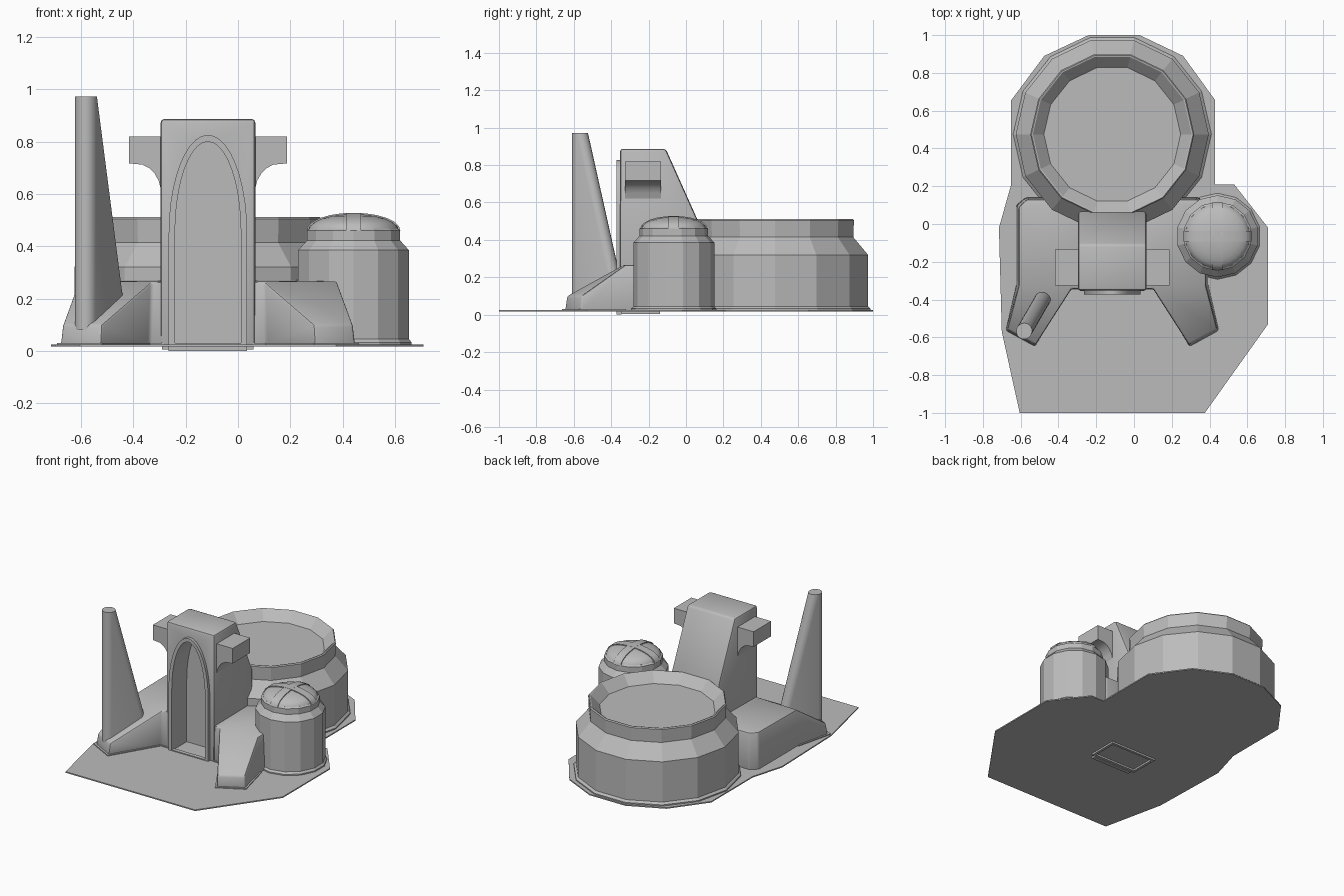
import bpy, bmesh, math
from mathutils import Vector

if "Cube" in bpy.data.objects:
    bpy.data.objects.remove(bpy.data.objects["Cube"])

CX = -0.115            # symmetry line of gate, wings and court
mat = bpy.data.materials.new("plain grey")
mat.diffuse_color = (0.5, 0.5, 0.5, 1)
mat.use_nodes = True
mat.node_tree.nodes["Principled BSDF"].inputs["Base Color"].default_value = mat.diffuse_color


def make(name, bm):
    bmesh.ops.recalc_face_normals(bm, faces=bm.faces)
    me = bpy.data.meshes.new(name)
    bm.to_mesh(me)
    bm.free()
    ob = bpy.data.objects.new(name, me)
    bpy.context.collection.objects.link(ob)
    me.materials.append(mat)
    return ob


def loft(name, loops):
    """Closed solid through loops with equal vertex counts."""
    bm = bmesh.new()
    rows = [[bm.verts.new(p) for p in lp] for lp in loops]
    n = len(rows[0])
    for a, b in zip(rows, rows[1:]):
        for i in range(n):
            j = (i + 1) % n
            bm.faces.new((a[i], a[j], b[j], b[i]))
    bm.faces.new(rows[0])
    bm.faces.new(rows[-1])
    return make(name, bm)


def lathe(name, prof, cx, cy, n=14, start=0.0):
    return loft(name, [[(cx + r * math.cos(start + 2 * math.pi * i / n),
                         cy + r * math.sin(start + 2 * math.pi * i / n), z)
                        for i in range(n)] for r, z in prof])


def along_y(name, pts, y0, y1):
    return loft(name, [[(x, y, z) for x, z in pts] for y in (y0, y1)])


def box(name, x0, x1, y0, y1, z0, z1):
    return loft(name, [[(x0, y0, z), (x1, y0, z), (x1, y1, z), (x0, y1, z)] for z in (z0, z1)])


def activate(ob):
    bpy.ops.object.select_all(action='DESELECT')
    ob.select_set(True)
    bpy.context.view_layer.objects.active = ob


def bevel(ob, w, seg=2):
    m = ob.modifiers.new("bevel", 'BEVEL')
    m.width, m.segments, m.limit_method = w, seg, 'ANGLE'
    m.angle_limit = math.radians(30)
    activate(ob)
    bpy.ops.object.modifier_apply(modifier=m.name)


def smooth(ob, deg=35):
    activate(ob)
    bpy.ops.object.shade_smooth_by_angle(angle=math.radians(deg))


# ground plate
outline = [(-.24, 1), (.03, 1), (.26, .89), (.43, .655), (.43, .21), (.53, .21), (.71, -.02),
           (.71, -.53), (.375, -1), (-.605, -1), (-.70, -.57), (-.715, -.02), (-.65, .21),
           (-.65, .655), (-.475, .89)]
loft("ground_plate", [[(x, y, z) for x, y in outline] for z in (.016, .024)])

# round walled court
lathe("round_court", [(.525, .02), (.525, .032), (.511, .045), (.511, .32), (.43, .415),
                      (.434, .505), (.428, .512), (.42, .51), (.362, .45)], CX, .475)

# domed side tower
TX, TY = .442, -.065
lathe("side_tower", [(.228, .02), (.228, .032), (.217, .045), (.217, .385), (.183, .422),
                     (.183, .46), (.172, .468)], TX, TY, 14, -math.pi / 2)
arc = [math.radians(a) for a in range(0, 90, 15)]
dome = lathe("dome", [(.172 * math.cos(a), .463 + .06 * math.sin(a)) for a in arc] + [(.012, .523)],
             TX, TY, 28)
smooth(dome)
# crossed straps over the dome
for k in range(2):
    loops = []
    for i in range(13):
        a = math.pi * i / 12
        loop = []
        for side, g in ((-1, 0), (1, 0), (1, .007), (-1, .007)):
            p = ((.172 + g) * math.cos(a), side * .028)
            z = .461 + (.06 + g) * math.sin(a)
            if k:
                p = (-p[1], p[0])
            loop.append((TX + p[0], TY + p[1], z))
        loops.append(loop)
    smooth(loft("dome_strap_%d" % k, loops))

# gate tower with sloping back
side = [(-.355, .018), (-.352, .887), (-.108, .887), (.065, .5), (.065, .018)]
gate = loft("gate_tower", [[(x, y, z) for y, z in side] for x in (CX - .181, CX + .181)])
bevel(gate, .014)


def arch(w, top, base, spring=.45, n=20):
    pts = [(CX - w, base)]
    for i in range(n + 1):
        a = math.pi * i / n
        pts.append((CX - w * math.cos(a), spring + (top - spring) * math.sin(a)))
    return pts + [(CX + w, base)]


# doorway recess
cutter = along_y("doorway_cutter", arch(.126, .80, -.1), -.5, -.21)
cutter.hide_render = True
m = gate.modifiers.new("doorway", 'BOOLEAN')
m.object, m.operation, m.solver = cutter, 'DIFFERENCE', 'EXACT'
activate(gate)
bpy.ops.object.modifier_apply(modifier=m.name)
bpy.data.objects.remove(cutter)
smooth(gate)

# raised arch frame: an open band between two arches
bm = bmesh.new()
rows = []
for o, i in zip(arch(.150, .826, .018), arch(.126, .80, .018)):
    rows.append([bm.verts.new(p) for p in ((o[0], -.345, o[1]), (o[0], -.372, o[1]),
                                           (i[0], -.372, i[1]), (i[0], -.345, i[1]))])
for a, b in zip(rows, rows[1:]):
    for i in range(4):
        j = (i + 1) % 4
        bm.faces.new((a[i], a[j], b[j], b[i]))
bm.faces.new(rows[0])
bm.faces.new(rows[-1])
smooth(make("door_frame", bm))

# footing rim under the gate
for nm, b in (("left", (-.29, -.272, -.345, -.14)), ("right", (.042, .06, -.345, -.14)),
              ("front", (-.272, .042, -.345, -.327)), ("back", (-.272, .042, -.158, -.14))):
    box("footing_" + nm, *b, .004, .02)
box("door_step", CX - .15, CX + .15, -.372, -.345, 0, .03)

# wing plans: distance from the symmetry line, y
foot = [(.17, -.348), (.225, -.348), (.41, -.65), (.565, -.565), (.508, -.32), (.508, .10),
        (.46, .14), (.17, .14)]
crown = [(.17, -.343, .265), (.215, -.343, .265), (.405, -.638, .10), (.555, -.557, .10),
         (.495, -.325, .265), (.495, .09, .27), (.452, .13, .27), (.17, .13, .27)]
for nm, s in (("left", -1), ("right", 1)):
    # splayed wing wall with ramped tip
    bm = bmesh.new()
    lo = [bm.verts.new((CX + s * u, y, .018)) for u, y in foot]
    hi = [bm.verts.new((CX + s * u, y, z)) for u, y, z in crown]
    n = len(lo)
    for i in range(n):
        j = (i + 1) % n
        bm.faces.new((lo[i], lo[j], hi[j], hi[i]))
    bm.faces.new(lo)
    bm.faces.new((hi[1], hi[2], hi[3], hi[4]))
    bm.faces.new((hi[0], hi[1], hi[4], hi[5], hi[6], hi[7]))
    wing = make(nm + "_wing", bm)
    bevel(wing, .01)
    smooth(wing)
    # low skirting around the wing tip
    skirt = [(.17, -.355), (.221, -.355), (.406, -.664), (.578, -.572), (.516, -.32), (.17, -.32)]
    loft(nm + "_wing_skirt", [[(CX + s * u, y, z) for u, y in skirt] for z in (.02, .03)])
    # bracket with curved underside
    prof = [(.17, .60), (.181, .62), (.188, .65), (.205, .68), (.225, .699), (.25, .712),
            (.302, .717), (.302, .82), (.17, .82)]
    smooth(along_y(nm + "_bracket", [(CX + s * u, z) for u, z in prof], -.325, -.135))

# tapering fin on the left wing: circle on top, stretched backwards below
d = Vector((.5, .866))
q = Vector((.866, -.5))
c = Vector((-.582, -.568))
loops = []
for z, stretch in ((.08, .23), (.972, 0.0)):
    lp = []
    for i in range(10):
        a = math.pi * i / 9
        p = c - d * (.042 * math.sin(a)) - q * (.042 * math.cos(a))
        lp.append((p.x, p.y, z))
    for i in range(10):
        a = math.pi * i / 9
        p = c + d * (stretch + .002 + .042 * math.sin(a)) + q * (.042 * math.cos(a))
        lp.append((p.x, p.y, z))
    loops.append(lp)
smooth(loft("tall_fin", loops))
